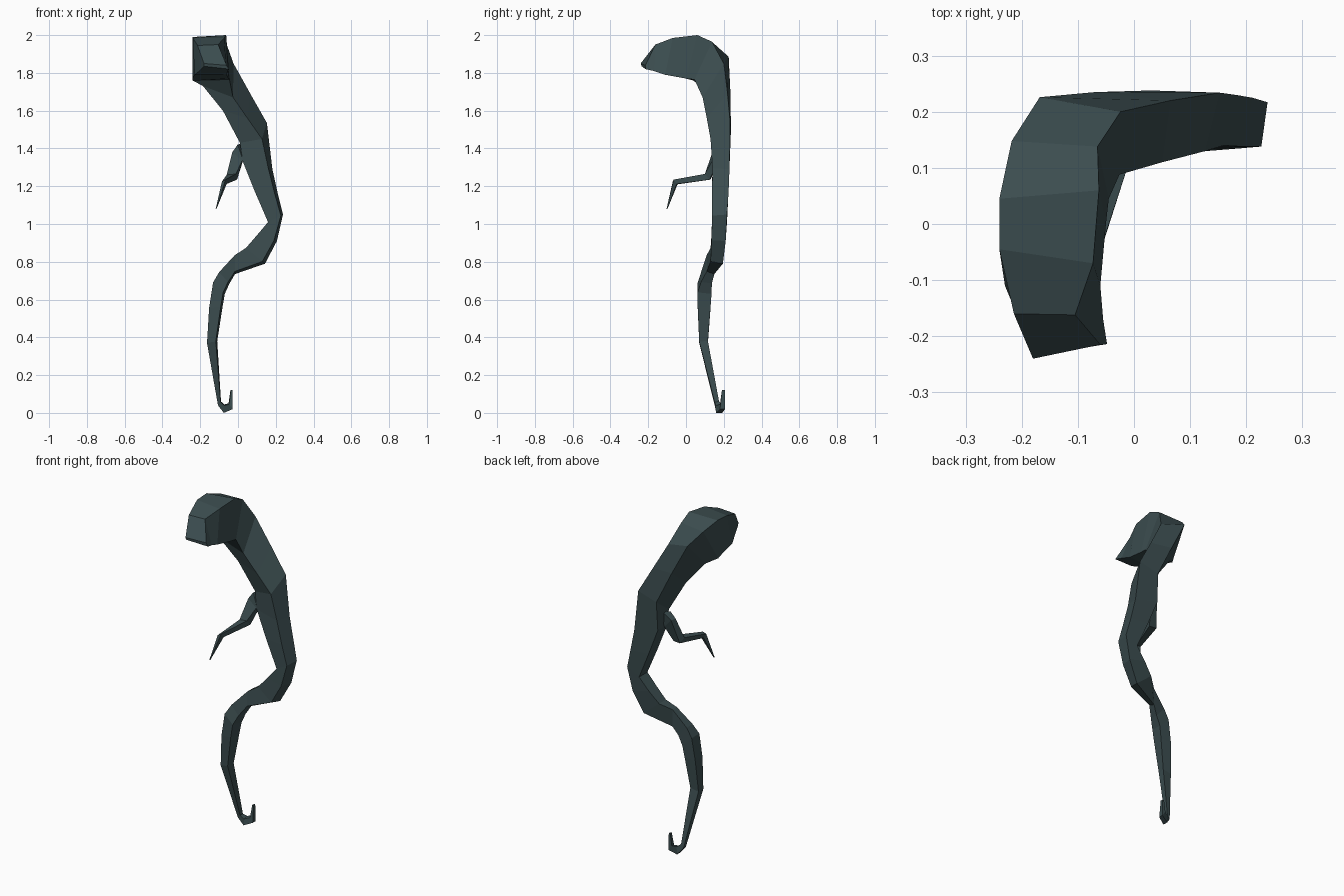
import bpy, bmesh

skin = bpy.data.materials.new("dark_teal")
skin.diffuse_color = (0.045, 0.075, 0.08, 1)


def loft(name, rings):
    """Skin a chain of four-cornered rings and cap both ends."""
    bm = bmesh.new()
    loops = [[bm.verts.new(p) for p in ring] for ring in rings]
    for a, b in zip(loops, loops[1:]):
        for i in range(4):
            j = (i + 1) % 4
            bm.faces.new((a[i], a[j], b[j], b[i]))
    bm.faces.new(loops[0][::-1])
    bm.faces.new(loops[-1])
    bmesh.ops.recalc_face_normals(bm, faces=bm.faces[:])
    mesh = bpy.data.meshes.new(name)
    bm.to_mesh(mesh)
    bm.free()
    mesh.materials.append(skin)
    obj = bpy.data.objects.new(name, mesh)
    bpy.context.collection.objects.link(obj)
    return obj


def section(xl, zl, xr, zr, yf, yb):
    """Box section from outer/inner edge points and a depth range; front slightly inset."""
    k = 0.14
    fx, fz = xr + (xl - xr) * k, zr + (zl - zr) * k
    return [(xl, yf, zl), (fx, yf, fz), (xr, yb, zr), (xl, yb, zl)]


# Tail and trunk: left x, z, right x, z, front y, back y
trunk = [section(*s) for s in (
    (-.03, .12, -.04, .12, .19, .206),
    (-.028, .02, -.05, .05, .18, .206),
    (-.075, .0, -.072, .045, .16, .192),
    (-.106, .04, -.09, .06, .152, .175),
    (-.164, .37, -.11, .38, .07, .116),
    (-.153, .555, -.082, .56, .062, .13),
    (-.132, .69, -.07, .63, .062, .135),
    (-.10, .745, -.045, .685, .08, .137),
    (-.016, .836, -.016, .735, .11, .15),
    (.042, .873, .143, .79, .13, .195),
    (.10, .94, .206, .91, .135, .21),
    (.159, 1.01, .238, 1.05, .138, .217),
    (.09, 1.17, .211, 1.16, .138, .225),
    (.026, 1.33, .182, 1.29, .14, .23),
)]

# Neck rings: front left, front right, back right, back left
neck = [
    [(.01, .148, 1.43), (.127, .13, 1.45), (.153, .234, 1.535), (.03, .238, 1.5)],
    [(-.08, .115, 1.6), (.05, .11, 1.56), (.065, .22, 1.69), (-.07, .235, 1.7)],
    [(-.185, .08, 1.73), (-.026, .088, 1.67), (-.024, .2, 1.85), (-.168, .226, 1.885)],
    [(-.24, .037, 1.76), (-.045, .045, 1.765), (-.065, .138, 1.965), (-.218, .148, 1.955)],
]

# Head rings: bottom left, bottom right, top right, top left
head = [
    [(-.24, .0, 1.773), (-.05, .0, 1.77), (-.0625, .06, 2.0), (-.24, .045, 1.99)],
    [(-.23, -.11, 1.79), (-.06, -.11, 1.79), (-.073, -.07, 1.985), (-.24, -.045, 1.985)],
    [(-.205, -.17, 1.81), (-.055, -.17, 1.81), (-.105, -.162, 1.95), (-.214, -.16, 1.945)],
    [(-.18, -.235, 1.835), (-.048, -.214, 1.82), (-.06, -.215, 1.84), (-.18, -.24, 1.85)],
]
loft("body", trunk + neck + head)

# Thin bent arm
loft("arm", [
    [(-.002, .148, 1.42), (.03, .14, 1.33), (.06, .19, 1.33), (.03, .19, 1.43)],
    [(-.03, .14, 1.38), (.022, .14, 1.335), (.025, .17, 1.33), (-.02, .17, 1.38)],
    [(-.06, .1, 1.26), (-.012, .1, 1.265), (-.005, .125, 1.235), (-.05, .13, 1.235)],
    [(-.085, -.07, 1.225), (-.066, -.065, 1.235), (-.06, -.05, 1.212), (-.085, -.045, 1.21)],
    [(-.118, -.103, 1.08), (-.114, -.103, 1.08), (-.114, -.098, 1.08), (-.118, -.098, 1.08)],
])
